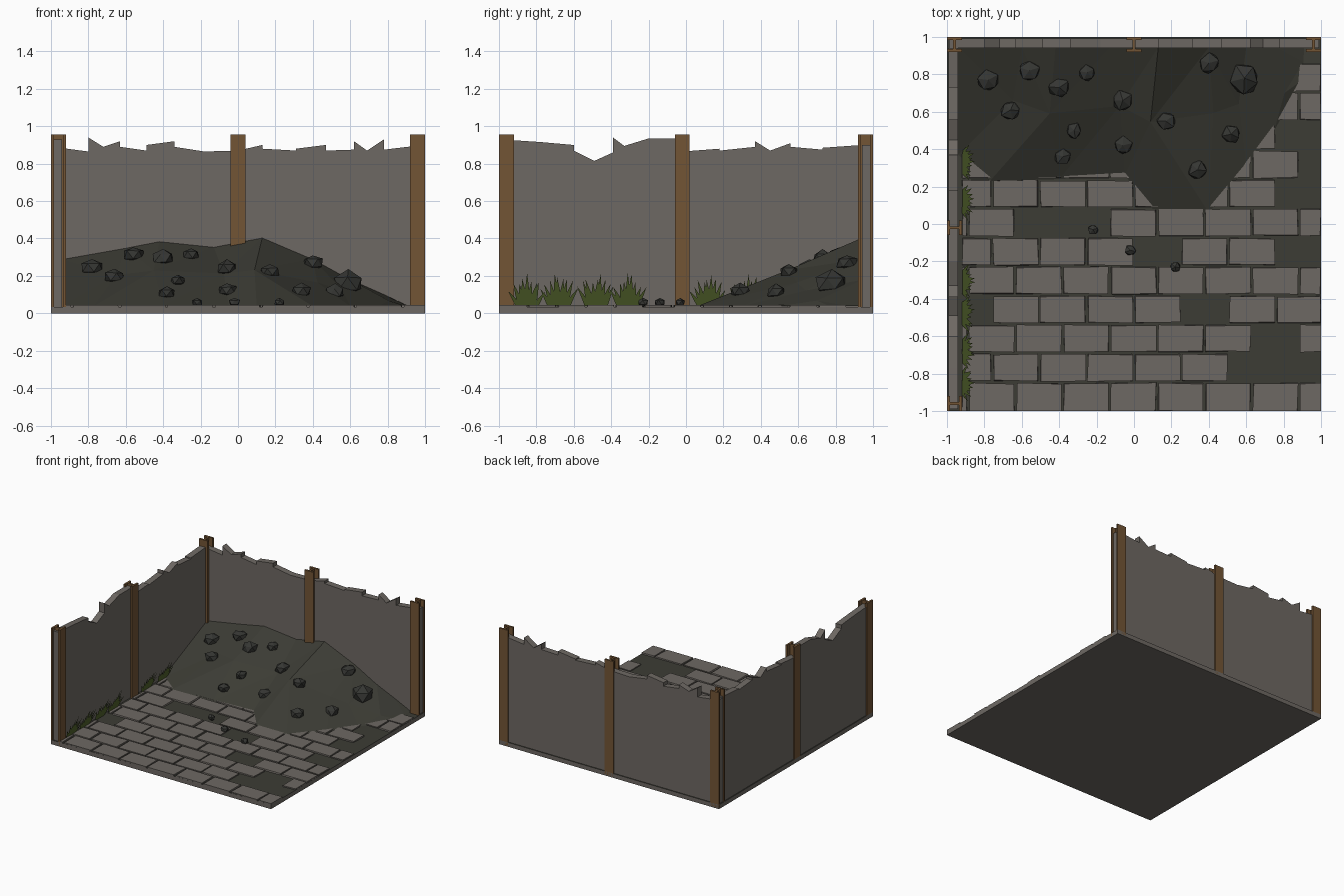
import bpy, bmesh, random
from math import sin, cos, pi
from mathutils import Vector, Matrix
from mathutils.bvhtree import BVHTree

random.seed(4)
if "Cube" in bpy.data.objects:
    bpy.data.objects.remove(bpy.data.objects["Cube"])


def material(name, colour):
    mat = bpy.data.materials.new(name)
    mat.use_nodes = True
    rgba = (*colour, 1)
    mat.diffuse_color = rgba
    mat.node_tree.nodes["Principled BSDF"].inputs["Base Color"].default_value = rgba
    return mat


STONE = material("grey_stone", (0.155, 0.14, 0.125))
DIRT = material("dark_dirt", (0.045, 0.045, 0.035))
ROCK = material("dark_rock", (0.036, 0.037, 0.033))
RUST = material("rusty_brown", (0.17, 0.09, 0.036))
GRASS = material("grass_green", (0.085, 0.125, 0.025))


def finish(name, bm, *mats):
    mesh = bpy.data.meshes.new(name)
    bm.to_mesh(mesh)
    bm.free()
    for mat in mats:
        mesh.materials.append(mat)
    obj = bpy.data.objects.new(name, mesh)
    bpy.context.collection.objects.link(obj)
    return obj


def add_box(bm, low, high):
    low, high = Vector(low), Vector(high)
    place = Matrix.Translation((low + high) / 2) @ Matrix.Diagonal((*(high - low), 1))
    return bmesh.ops.create_cube(bm, size=1, matrix=place)["verts"]


# Floor slab: stone sides, dirt on top
FLOOR = 0.035
bm = bmesh.new()
add_box(bm, (-1, -1, 0), (1, 1, FLOOR))
bm.normal_update()
for face in bm.faces:
    face.material_index = int(face.normal.z > 0.5)
finish("floor_slab", bm, STONE, DIRT)

# Paving bricks in a running bond, with some missing
ROW, BRICK, GAP = 0.155, 0.253, 0.007
missing = {(1, 5), (1, 6), (2, 5), (3, -1), (3, 4), (5, 3), (5, 6),
           (6, 0), (6, 1), (7, 6), (8, 6), (9, 6)}
bm = bmesh.new()
for row in range(12):
    start = -0.76 if row % 2 else -0.635
    for k in range(-2, 7):
        x0 = max(start + k * BRICK, -0.925)
        x1 = min(start + (k + 1) * BRICK, 1.005)
        if x1 - x0 < 0.03 or (row, k) in missing:
            continue
        y0 = -1 + row * ROW
        verts = add_box(bm, (x0 + GAP, y0 + GAP * (row > 0), 0.03),
                        (x1 - GAP, y0 + ROW - GAP, 0.045))
        for v in verts:
            v.co.x = min(v.co.x + random.uniform(-0.004, 0.004), 1)
            v.co.y = max(v.co.y + random.uniform(-0.004, 0.004), -1)
finish("paving_bricks", bm, STONE)


# Broken walls: a jagged outline extruded through the wall thickness
def broken_wall(name, top, to_world, thickness):
    outline = [(top[0][0], 0.0)] + top + [(top[-1][0], 0.0)]
    bm = bmesh.new()
    face = bm.faces.new([bm.verts.new(to_world(a, z)) for a, z in outline])
    out = bmesh.ops.extrude_face_region(bm, geom=[face])["geom"]
    bmesh.ops.translate(bm, vec=thickness,
                        verts=[g for g in out if isinstance(g, bmesh.types.BMVert)])
    bmesh.ops.recalc_face_normals(bm, faces=bm.faces)
    finish(name, bm, STONE)


back_top = [(-.99, .89), (-.8, .865), (-.8, .94), (-.72, .89), (-.63, .92), (-.63, .89),
            (-.49, .87), (-.49, .9), (-.34, .92), (-.34, .89), (-.18, .865), (0, .87),
            (.13, .9), (.13, .88), (.31, .87), (.31, .88), (.47, .9), (.47, .87),
            (.62, .875), (.62, .92), (.69, .87), (.78, .93), (.78, .875), (.99, .9)]
side_top = [(-.99, .93), (-.77, .915), (-.6, .9), (-.6, .87), (-.49, .815), (-.39, .86),
            (-.39, .94), (-.33, .895), (-.2, .935), (-.02, .935), (-.02, .865), (.18, .88),
            (.18, .87), (.37, .89), (.37, .92), (.45, .87), (.56, .91), (.56, .89),
            (.73, .875), (.73, .885), (.94, .9)]
broken_wall("back_wall", back_top, lambda a, z: (a, 0.94, z), (0, 0.052, 0))
broken_wall("right_wall", side_top, lambda a, z: (-0.94, a, z), (-0.052, 0, 0))


# Steel I-beam posts; turned ones stand in the side wall
def beam(name, x, y, turned):
    bm = bmesh.new()
    half, plate, top, foot = 0.04, 0.015, 0.955, 0.01
    add_box(bm, (-half, half - plate, foot), (half, half, top))
    add_box(bm, (-half, -half, foot), (half, plate - half, top))
    add_box(bm, (-plate / 2, plate - half, foot), (plate / 2, half - plate, top))
    if turned:
        bm.transform(Matrix.Rotation(pi / 2, 4, "Z"))
    bm.transform(Matrix.Translation((x, y, 0)))
    finish(name, bm, RUST)


END = 0.96
beam("corner_post", -END, END, False)
beam("back_middle_post", 0, END, False)
beam("back_left_post", END, END, False)
beam("side_front_post", -END, -END, True)
beam("side_middle_post", -END, -0.02, True)

# Dirt mound: facets between a ridge on the back wall and a foot on the floor
ridge = [(-.94, .29), (-.6, .35), (-.42, .385), (-.13, .355), (.13, .405),
         (.4, .29), (.6, .18), (.76, .11), (.91, .04)]
foot = [(-.94, .37), (-.77, .23), (-.4, .24), (-.05, .26), (.1, .08),
        (.4, .06), (.6, .3), (.75, .5), (.9, .77)]
bm = bmesh.new()
rows = []
for t in (0, 0.45, 1):
    line = []
    for i, ((rx, rz), (fx, fy)) in enumerate(zip(ridge, foot)):
        p = Vector((rx, 0.945, rz)).lerp(Vector((fx, fy, FLOOR + 0.003)), t)
        if t == 0.45 and 0 < i < 8:
            p += Vector([random.uniform(-0.05, 0.05) for _ in "xy"] + [random.uniform(-0.02, 0.01)])
        line.append(bm.verts.new(p))
    rows.append(line)
for upper, lower in zip(rows, rows[1:]):
    for i in range(len(upper) - 1):
        bm.faces.new((upper[i], lower[i], lower[i + 1], upper[i + 1]))
bmesh.ops.triangulate(bm, faces=bm.faces)
bmesh.ops.recalc_face_normals(bm, faces=bm.faces)
bm.normal_update()
if sum(f.normal.z for f in bm.faces) < 0:
    bmesh.ops.reverse_faces(bm, faces=bm.faces)
surface = BVHTree.FromBMesh(bm)
finish("dirt_mound", bm, DIRT)

# Rocks resting on the mound and the paving
rocks = [(-.78, .77, .06), (-.56, .82, .06), (-.25, .81, .048), (-.4, .73, .06),
         (-.66, .61, .06), (-.06, .66, .065), (.17, .55, .055), (.4, .86, .06),
         (.59, .78, .09), (.52, .48, .055), (-.32, .5, .048), (-.38, .36, .05),
         (-.06, .42, .055), (.34, .29, .058), (-.22, -.03, .03), (-.02, -.14, .033),
         (.22, -.23, .033)]
for n, (x, y, size) in enumerate(rocks):
    hit = surface.ray_cast(Vector((x, y, 2)), Vector((0, 0, -1)))[0]
    z = hit.z + size * 0.15 if hit else 0.045 + size * 0.4
    bm = bmesh.new()
    bmesh.ops.create_icosphere(bm, subdivisions=1, radius=size)
    for v in bm.verts:
        v.co *= random.uniform(0.8, 1.1)
        v.co.z *= 0.8
    spin = Matrix.Rotation(random.uniform(0, 2 * pi), 4, "Z")
    bm.transform(Matrix.Translation((x, y, z)) @ spin)
    finish(f"rock_{n + 1}", bm, ROCK)

# Grass tufts: flat fans of blades leaning out from the side wall
LEAN = 0.4
for n, centre in enumerate((-.85, -.68, -.48, -.31, .12, .33)):
    bm = bmesh.new()
    for i in range(9):
        s = i / 4 - 1
        length = 0.17 * (1 - 0.4 * s * s) * random.uniform(0.75, 1.05)
        root, tip = s * 0.05, s * 0.095 + random.uniform(-0.01, 0.01)
        shape = [(root - .011, 0), (root + .011, 0),
                 (root * 0.6 + tip * 0.4 + .011, length / 2), (tip, length),
                 (root * 0.6 + tip * 0.4 - .011, length / 2)]
        bm.faces.new([bm.verts.new((-0.92 + LEAN * h, centre + a, 0.038 + h))
                      for a, h in shape])
    finish(f"grass_tuft_{n + 1}", bm, GRASS)
